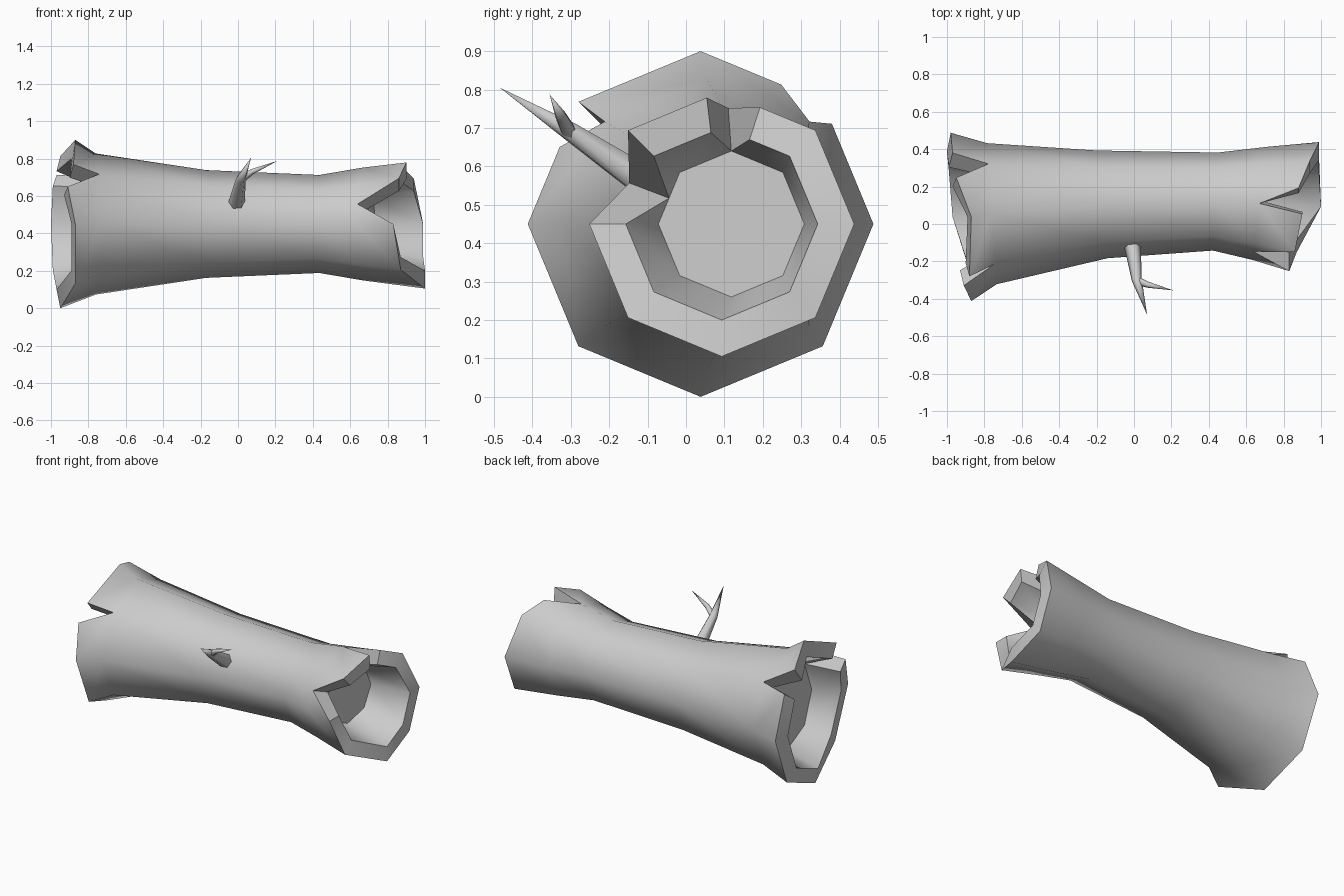
import bpy, bmesh, math
from mathutils import Vector

if "Cube" in bpy.data.objects:
    bpy.data.objects.remove(bpy.data.objects["Cube"])

CZ = 0.45  # height of the log axis


def oct_pt(u, cx, cy, r, tilt=0.0):
    """Point on an octagon outline; u counts corners from +y round towards +z."""
    i = math.floor(u)
    a, b = i * math.pi / 4, (i + 1) * math.pi / 4
    t = u - i
    dy = r * ((1 - t) * math.cos(a) + t * math.cos(b))
    dz = r * ((1 - t) * math.sin(a) + t * math.sin(b))
    return Vector((cx + tilt * dy, cy + dy, CZ + dz))


def add_face(bm, pts):
    clean = []
    for p in pts:
        if all((p - q).length > 1e-5 for q in clean):
            clean.append(p)
    if len(clean) > 2:
        bm.faces.new([bm.verts.new(p) for p in clean])


def finish(bm, name, angle):
    bmesh.ops.remove_doubles(bm, verts=bm.verts, dist=1e-4)
    bmesh.ops.recalc_face_normals(bm, faces=bm.faces)
    me = bpy.data.meshes.new(name)
    bm.to_mesh(me)
    bm.free()
    ob = bpy.data.objects.new(name, me)
    bpy.context.collection.objects.link(ob)
    bpy.ops.object.select_all(action='DESELECT')
    ob.select_set(True)
    bpy.context.view_layer.objects.active = ob
    bpy.ops.object.shade_smooth_by_angle(angle=math.radians(angle))
    return ob


def broken_end(bm, ring, floor, end, shift, pieces):
    """Splintered hollow end: each piece is a list of (ring u, end u or None, end x)."""
    cy, r, r_in = end
    for piece in pieces:
        cols = []
        for u, ue, x in piece:
            ro, fl = oct_pt(u, *ring), oct_pt(u, *floor)
            if ue is None:
                cols.append((ro, ro, fl, fl))
            else:
                cols.append((ro, oct_pt(ue, x, cy, r),
                             oct_pt(ue, x + shift, cy, r_in), fl))
        for a, b in zip(cols, cols[1:]):
            for k in range(3):  # outer skin, rim, inner skin
                add_face(bm, [a[k], b[k], b[k + 1], a[k + 1]])
        for c in (cols[0], cols[-1]):  # notch walls
            if (c[0] - c[1]).length > 1e-5:
                add_face(bm, list(c))
    add_face(bm, [oct_pt(i, *floor) for i in range(8)])


# log body: curved, waisted octagonal trunk (x, y, radius, tilt)
bm = bmesh.new()
rings = [(-0.76, 0.055, 0.377, -0.067), (-0.17, 0.105, 0.288, -0.10),
         (0.435, 0.12, 0.262, 0.05), (0.67, 0.11, 0.302, 0.12)]
for a, b in zip(rings, rings[1:]):
    for i in range(8):
        add_face(bm, [oct_pt(i, *a), oct_pt(i + 1, *a), oct_pt(i + 1, *b), oct_pt(i, *b)])

# left end, two notches
broken_end(bm, rings[0], (-0.76, 0.055, 0.28, -0.067), (0.038, 0.45, 0.35), -0.02, [
    [(1, 1.34, -0.95), (2, 2, -0.87), (3, 3, -0.88)],
    [(3, 3.37, -0.91), (4, 4, -0.87), (5, 5, -0.87), (6, 6, -0.95),
     (7, 7, -0.97), (8, 8, -0.98), (9, 8.82, -0.97)]])

# right end, two notches
broken_end(bm, rings[3], (0.70, 0.118, 0.19, 0.18), (0.093, 0.345, 0.25), 0.0, [
    [(2, 2.16, 0.90), (3, 3, 0.86), (3.5, None, 0)],
    [(3.5, None, 0), (4, 4, 0.83), (5, 5, 0.87), (6, 6, 1.0), (7, 7, 0.99),
     (8, 8, 0.99), (9, 9, 0.94), (10, 9.59, 0.88)]])
finish(bm, "hollow_log", 50)


def twig(name, path, sides=6):
    """Tapered stick through (x, y, z, radius) points."""
    bm = bmesh.new()
    pts = [Vector(p[:3]) for p in path]
    loops = []
    for i, p in enumerate(pts):
        d = pts[min(i + 1, len(pts) - 1)] - pts[max(i - 1, 0)]
        q = d.to_track_quat('Z', 'Y')
        loops.append([p + q @ Vector((path[i][3] * math.cos(2 * math.pi * k / sides),
                                      path[i][3] * math.sin(2 * math.pi * k / sides), 0))
                      for k in range(sides)])
    for a, b in zip(loops, loops[1:]):
        for k in range(sides):
            n = (k + 1) % sides
            add_face(bm, [a[k], a[n], b[n], b[k]])
    add_face(bm, loops[0])
    return finish(bm, name, 65)


# twig and its side shoot
twig("twig", [(-0.01, -0.10, 0.555, 0.046), (0.015, -0.30, 0.69, 0.027), (0.07, -0.485, 0.805, 0.0)])
twig("side_shoot", [(0.02, -0.305, 0.69, 0.022), (0.075, -0.325, 0.73, 0.016), (0.21, -0.355, 0.787, 0.0)])
